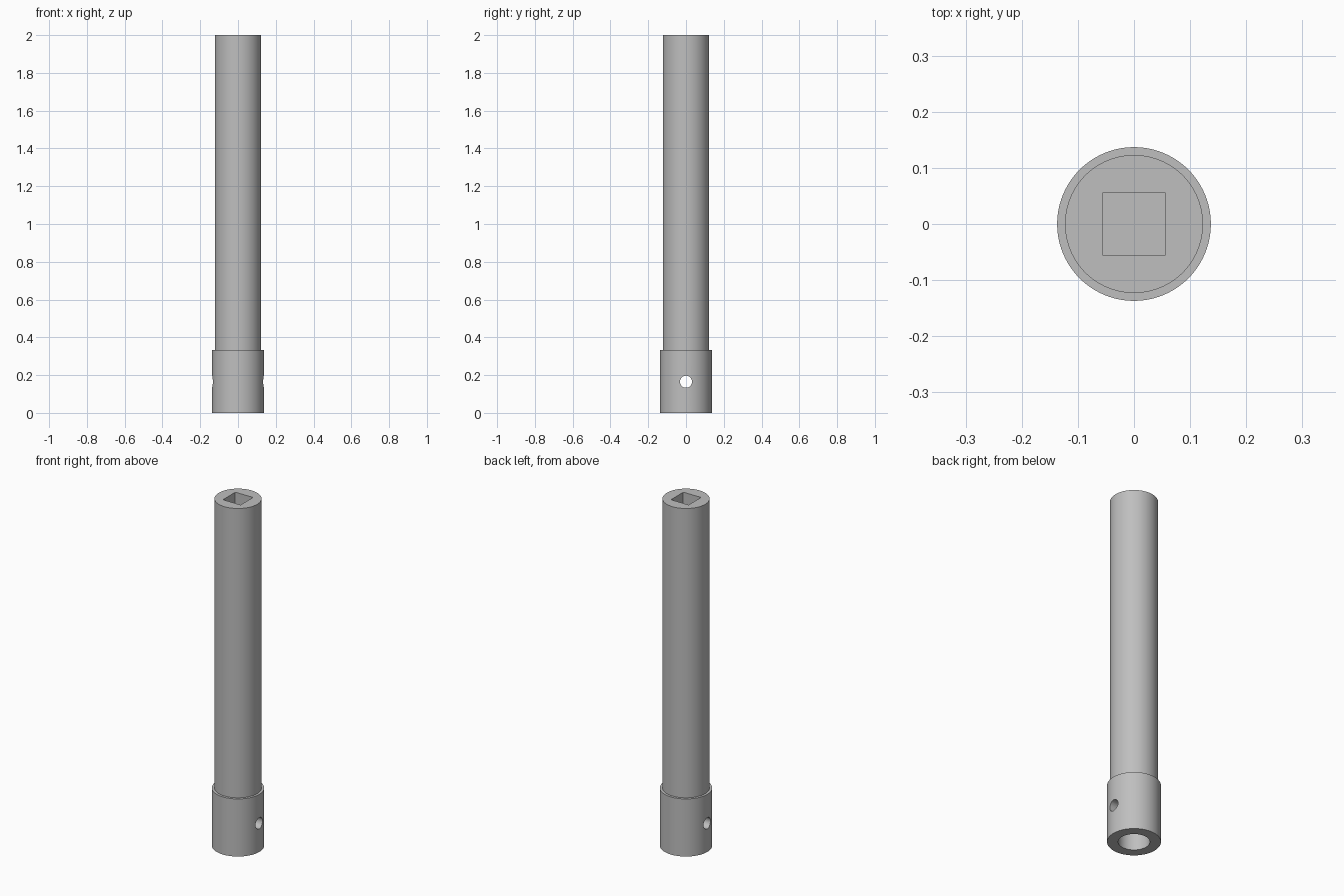
import bpy
import bmesh
import math
from mathutils import Matrix

SEGMENTS = 96

cube = bpy.data.objects.get("Cube")
if cube:
    bpy.data.objects.remove(cube, do_unlink=True)

steel = bpy.data.materials.new("grey steel")
steel.use_nodes = True
colour = (0.52, 0.52, 0.52, 1)
steel.diffuse_color = colour
steel.node_tree.nodes["Principled BSDF"].inputs["Base Color"].default_value = colour


def make_object(name, bm):
    bmesh.ops.recalc_face_normals(bm, faces=bm.faces)
    mesh = bpy.data.meshes.new(name)
    bm.to_mesh(mesh)
    bm.free()
    mesh.materials.append(steel)
    obj = bpy.data.objects.new(name, mesh)
    bpy.context.collection.objects.link(obj)
    return obj


def lathe(name, profile):
    """Spin a radius/height profile around the z axis."""
    bm = bmesh.new()
    verts = [bm.verts.new((r, 0, z)) for r, z in profile]
    edges = [bm.edges.new(pair) for pair in zip(verts, verts[1:])]
    bmesh.ops.spin(bm, geom=verts + edges, axis=(0, 0, 1), cent=(0, 0, 0),
                   angle=math.tau, steps=SEGMENTS, use_duplicate=False)
    bmesh.ops.remove_doubles(bm, verts=bm.verts, dist=0.0001)
    return make_object(name, bm)


def cut(target, cutter):
    cutter.hide_render = True
    cutter.hide_set(True)
    mod = target.modifiers.new(cutter.name, "BOOLEAN")
    mod.object = cutter
    mod.operation = "DIFFERENCE"
    mod.solver = "EXACT"
    bpy.context.view_layer.objects.active = target
    bpy.ops.object.modifier_apply(modifier=mod.name)
    bpy.data.objects.remove(cutter, do_unlink=True)


# Shaft, wider collar and round bore in the underside
body = lathe("extension_shaft", [
    (0, 0.33), (0.081, 0.33), (0.081, 0), (0.137, 0),
    (0.137, 0.332), (0.123, 0.332), (0.123, 2), (0, 2)])

# Square drive socket in the top, with slightly eased corners
bm = bmesh.new()
bmesh.ops.create_cube(bm, size=1, matrix=Matrix.Translation((0, 0, 2))
                      @ Matrix.Diagonal((0.113, 0.113, 0.36, 1)))
uprights = [e for e in bm.edges
            if abs(e.verts[0].co.z - e.verts[1].co.z) > 0.1]
bmesh.ops.bevel(bm, geom=uprights, offset=0.003, segments=3,
                profile=0.5, affect="EDGES")
cut(body, make_object("square_socket_cutter", bm))

# Cross hole running side to side through the collar
bm = bmesh.new()
bmesh.ops.create_cone(bm, cap_ends=True, segments=32, radius1=0.032,
                      radius2=0.032, depth=0.4,
                      matrix=Matrix.Translation((0, 0, 0.165))
                      @ Matrix.Rotation(math.pi / 2, 4, "Y"))
cut(body, make_object("cross_hole_cutter", bm))

# Smooth round walls, crisp rims
bpy.ops.object.select_all(action="DESELECT")
body.select_set(True)
bpy.context.view_layer.objects.active = body
bpy.ops.object.shade_smooth_by_angle(angle=math.radians(30))
